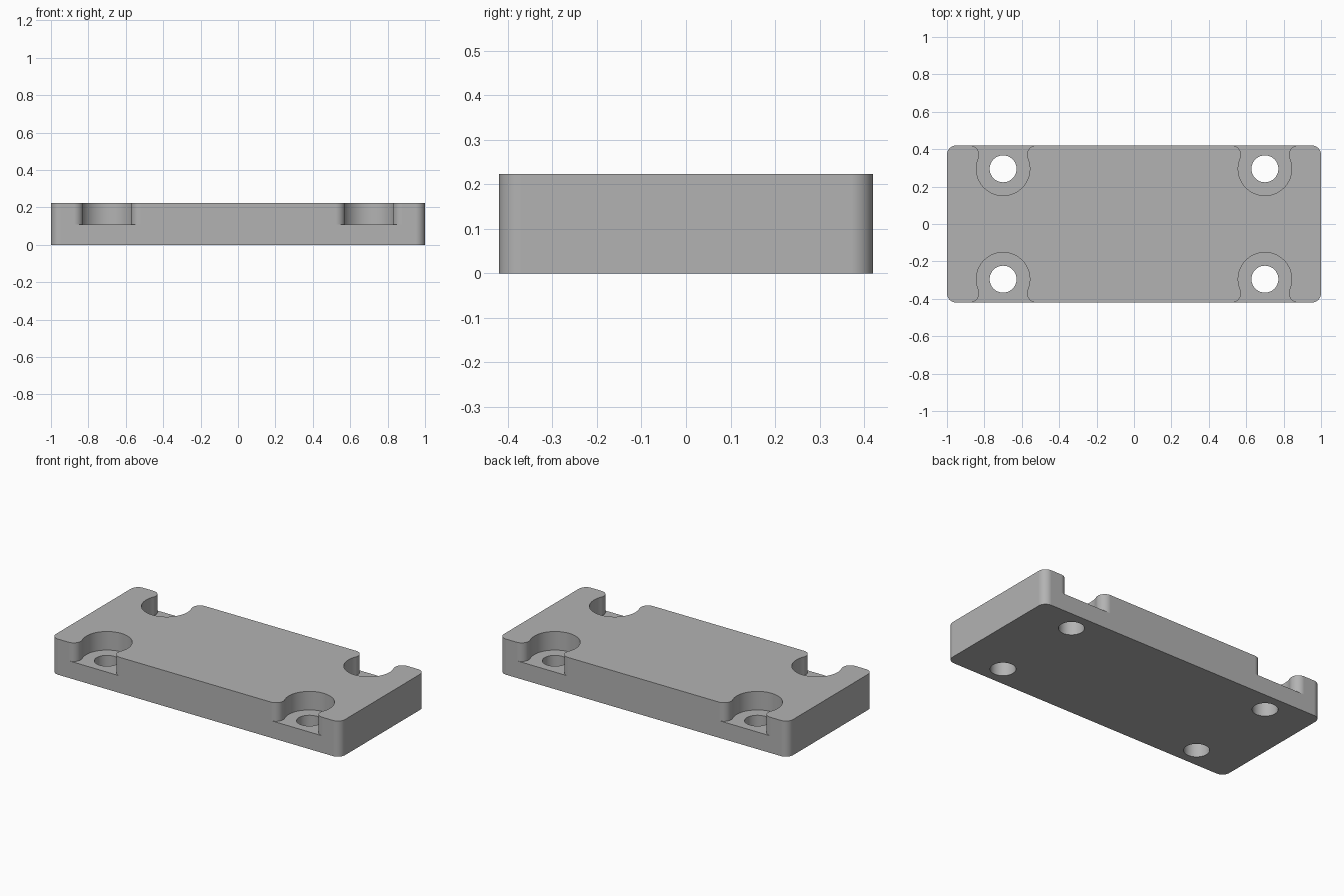
import bpy, bmesh
from math import pi, sin, cos, sqrt, atan2, radians

cube = bpy.data.objects.get("Cube")
if cube:
    bpy.data.objects.remove(cube, do_unlink=True)

HALF_X, HALF_Y, HEIGHT = 1.0, 0.42, 0.223
FLOOR = 0.107                     # pocket floor height
HOLE_X, HOLE_Y = 0.70, 0.295      # bolt positions
HOLE_R, POCKET_R, FILLET = 0.072, 0.143, 0.05

grey = bpy.data.materials.new("plain grey")
grey.use_nodes = True
grey.diffuse_color = (0.45, 0.45, 0.45, 1)
grey.node_tree.nodes["Principled BSDF"].inputs["Base Color"].default_value = (0.45, 0.45, 0.45, 1)


def arc(cx, cy, r, start, end, steps):
    angles = [start + (end - start) * i / steps for i in range(steps + 1)]
    return [(cx + r * cos(a), cy + r * sin(a)) for a in angles]


def prism(name, outline, z0, z1):
    """Extrude a closed counter-clockwise outline from z0 to z1."""
    bm = bmesh.new()
    base = bm.faces.new([bm.verts.new((x, y, z0)) for x, y in outline])
    top = bmesh.ops.extrude_face_region(bm, geom=[base], use_keep_orig=True)
    bmesh.ops.translate(bm, vec=(0, 0, z1 - z0),
                        verts=[g for g in top["geom"] if isinstance(g, bmesh.types.BMVert)])
    bmesh.ops.recalc_face_normals(bm, faces=bm.faces)
    mesh = bpy.data.meshes.new(name)
    bm.to_mesh(mesh)
    bm.free()
    mesh.materials.append(grey)
    obj = bpy.data.objects.new(name, mesh)
    bpy.context.collection.objects.link(obj)
    return obj


# Block with rounded vertical corners
outline = []
for i, (sx, sy) in enumerate([(1, 1), (-1, 1), (-1, -1), (1, -1)]):
    outline += arc(sx * (HALF_X - FILLET), sy * (HALF_Y - FILLET), FILLET,
                   i * pi / 2, (i + 1) * pi / 2, 12)
block = prism("mounting_block", outline, 0, HEIGHT)

# Pocket outline about its bolt, opening towards +y through flared lips
edge = HALF_Y - HOLE_Y
lip_y = edge - FILLET
lip_x = sqrt((POCKET_R + FILLET) ** 2 - lip_y ** 2)
touch = atan2(lip_y, lip_x)
pocket = arc(0, 0, POCKET_R, -pi - touch, touch, 56)
pocket += arc(lip_x, lip_y, FILLET, pi + touch, pi / 2, 14)[1:]
pocket += [(lip_x, edge + 0.1), (-lip_x, edge + 0.1)]
pocket += arc(-lip_x, lip_y, FILLET, pi / 2, -touch, 14)[:-1]
hole = arc(0, 0, HOLE_R, 0, 2 * pi, 48)[:-1]

# Cut the four open pockets and their through holes
bpy.context.view_layer.objects.active = block
block.select_set(True)
for sx in (-1, 1):
    for sy in (-1, 1):
        for shape, z0 in ((pocket, FLOOR), (hole, -0.1)):
            placed = [(sx * HOLE_X + x, sy * (HOLE_Y + y)) for x, y in shape]
            cutter = prism("cutter", placed, z0, HEIGHT + 0.1)
            cutter.hide_render = True
            cut = block.modifiers.new("cut", "BOOLEAN")
            cut.operation, cut.solver, cut.object = "DIFFERENCE", "EXACT", cutter
            bpy.ops.object.modifier_apply(modifier=cut.name)
            bpy.data.objects.remove(cutter, do_unlink=True)

# Smooth the curved walls and keep flat faces flat
bpy.ops.object.shade_smooth_by_angle(angle=radians(30))
weighted = block.modifiers.new("weighted_normals", "WEIGHTED_NORMAL")
weighted.keep_sharp = True
